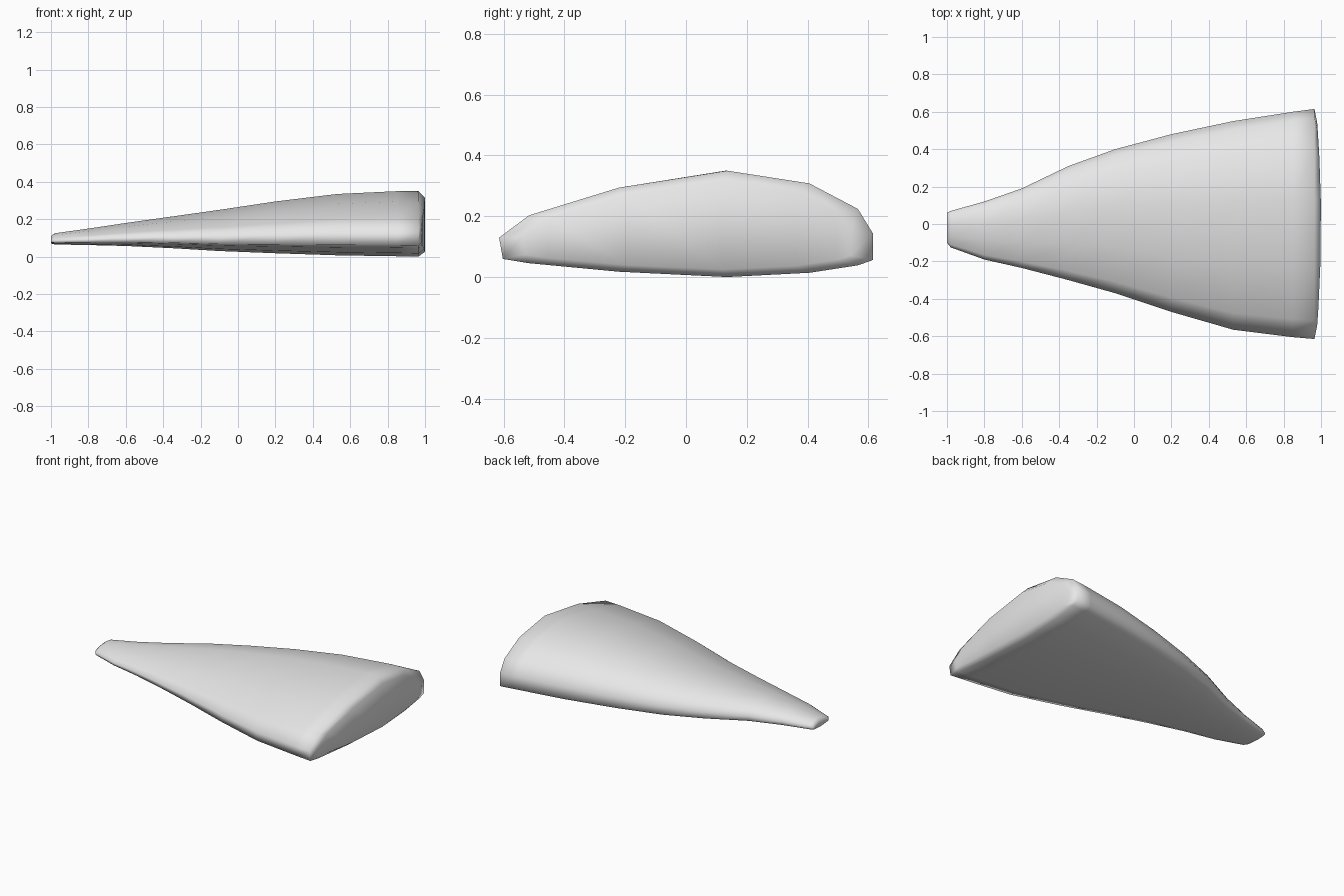
import bpy
import bmesh

default_cube = bpy.data.objects.get("Cube")
if default_cube:
    bpy.data.objects.remove(default_cube, do_unlink=True)

# Cross-section (across, up) as fractions of each station's width and height
PROFILE = [(0.01, 0.17), (0, 0.37), (0.08, 0.58), (0.32, 0.84), (0.61, 1),
           (0.83, 0.88), (0.96, 0.64), (1, 0.41), (1, 0.16), (0.96, 0.11),
           (0.83, 0.04), (0.61, 0), (0.32, 0.05), (0.08, 0.13)]

# Stations from tip to root: x, front y, back y, bottom z, top z
STATIONS = [(-1, -0.10, 0.06, 0.07, 0.11),
            (-0.98, -0.125, 0.07, 0.065, 0.125),
            (-0.8, -0.19, 0.12, 0.062, 0.15),
            (-0.6, -0.235, 0.19, 0.057, 0.18),
            (-0.35, -0.30, 0.31, 0.045, 0.215),
            (-0.1, -0.37, 0.40, 0.03, 0.25),
            (0.2, -0.47, 0.48, 0.018, 0.295),
            (0.53, -0.565, 0.55, 0.007, 0.335),
            (0.85, -0.605, 0.60, 0.002, 0.35),
            (0.965, -0.615, 0.615, 0, 0.35)]


def add_ring(bm, station):
    """Place the cross-section at one station."""
    x, front, back, bottom, top = station
    return [bm.verts.new((x, front + u * (back - front), bottom + w * (top - bottom)))
            for u, w in PROFILE]


def bridge(bm, first, second):
    """Join two rings with a band of quads."""
    count = len(first)
    for i in range(count):
        j = (i + 1) % count
        bm.faces.new((first[i], first[j], second[j], second[i]))


def close_ring(bm, ring):
    """Fill a ring with strips that link its upper and lower edges."""
    bm.faces.new((ring[0], ring[1], ring[2], ring[-1]))
    for i in range(2, 7):
        bm.faces.new((ring[i], ring[i + 1], ring[-i], ring[1 - i]))


bm = bmesh.new()

# Tapered body
rings = [add_ring(bm, station) for station in STATIONS]
for first, second in zip(rings, rings[1:]):
    bridge(bm, first, second)

# Gently bulging root cap, set inside the rim
cap = add_ring(bm, (1, -0.54, 0.54, 0.025, 0.315))
for vert in cap:
    vert.co.x = 1 - 0.07 * vert.co.y ** 2
bridge(bm, rings[-1], cap)
close_ring(bm, cap)
close_ring(bm, rings[0])
bmesh.ops.recalc_face_normals(bm, faces=bm.faces)

mesh = bpy.data.meshes.new("tapered_wing")
bm.to_mesh(mesh)
bm.free()
for polygon in mesh.polygons:
    polygon.use_smooth = True

# Light grey finish
grey = bpy.data.materials.new("light_grey")
grey.use_nodes = True
colour = (0.8, 0.8, 0.8, 1)
grey.diffuse_color = colour
for node in grey.node_tree.nodes:
    if node.type == "BSDF_PRINCIPLED":
        node.inputs["Base Color"].default_value = colour
mesh.materials.append(grey)

wing = bpy.data.objects.new("tapered_wing", mesh)
bpy.context.collection.objects.link(wing)
